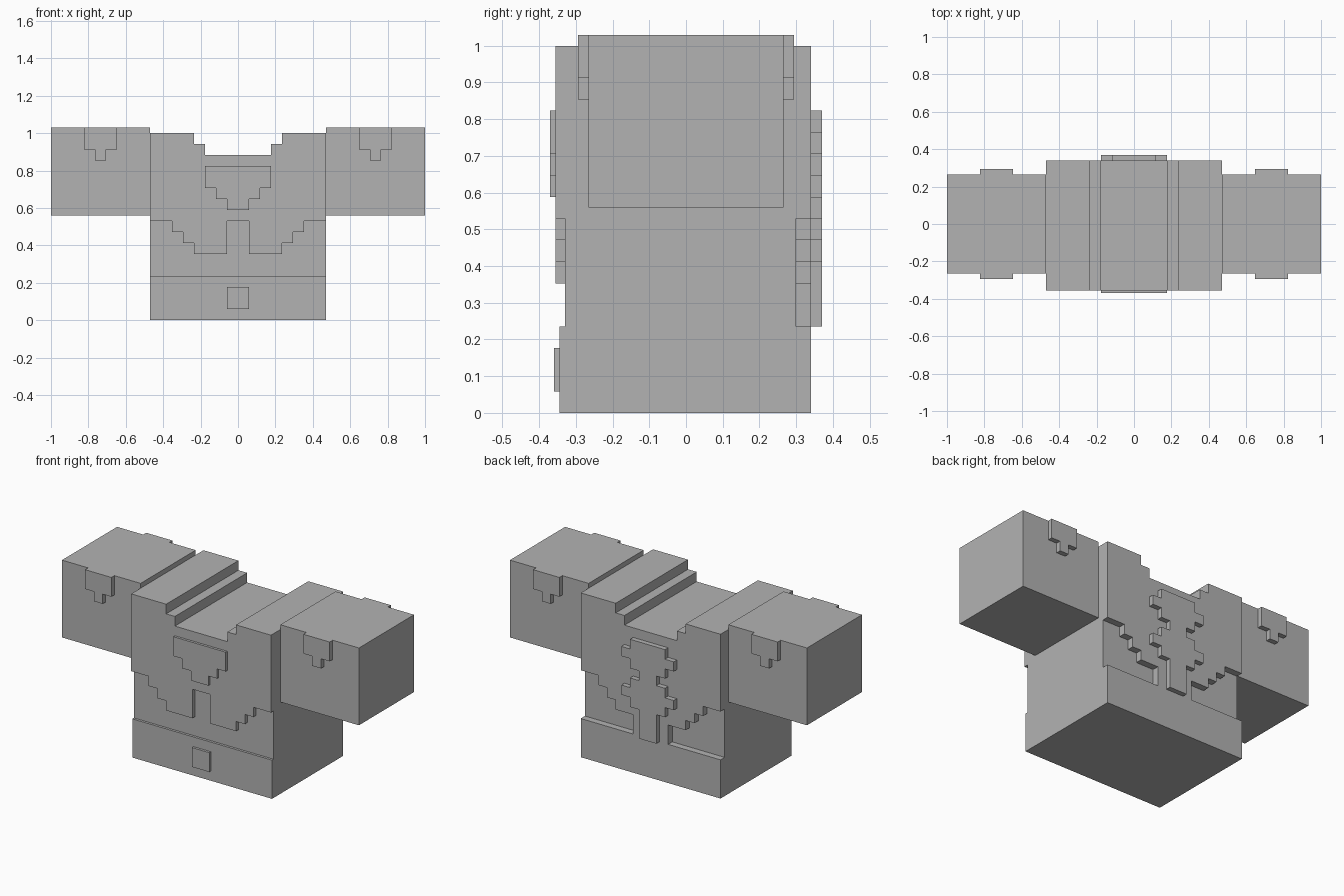
import bpy, bmesh

cube = bpy.data.objects.get("Cube")
if cube:
    bpy.data.objects.remove(cube, do_unlink=True)

U = 2 / 34  # one grid step of the blocky design

# Single plain grey
GREY = (0.45, 0.45, 0.45, 1.0)
grey = bpy.data.materials.new("plain_grey")
grey.use_nodes = True
grey.diffuse_color = GREY
grey.node_tree.nodes["Principled BSDF"].inputs["Base Color"].default_value = GREY


def slab(name, half, y0, y1, cx=0.0):
    """Mirror a half outline (steps in x, z) about x = cx and extrude it from y0 to y1."""
    outline = half + [(-x, z) for x, z in reversed(half)]
    bm = bmesh.new()
    face = bm.faces.new([bm.verts.new(((cx + x) * U, y0, z * U)) for x, z in outline])
    ext = bmesh.ops.extrude_face_region(bm, geom=[face])
    moved = [g for g in ext["geom"] if isinstance(g, bmesh.types.BMVert)]
    bmesh.ops.translate(bm, verts=moved, vec=(0, y1 - y0, 0))
    bmesh.ops.recalc_face_normals(bm, faces=bm.faces)
    mesh = bpy.data.meshes.new(name)
    bm.to_mesh(mesh)
    bm.free()
    mesh.materials.append(grey)
    obj = bpy.data.objects.new(name, mesh)
    bpy.context.collection.objects.link(obj)
    return obj


def box(half_width, z0, z1):
    return [(half_width, z0), (half_width, z1)]


def stack(rows):
    """Stepped half outline from (half width, bottom, top) rows, lowest first."""
    return [p for w, z0, z1 in rows for p in ((w, z0), (w, z1))]


# Shared stepped hem and neckline
hem = [(4, 6), (4, 7), (5, 7), (5, 8), (6, 8), (6, 9), (8, 9)]
neck = [(8, 17), (4, 17), (4, 16), (3, 16), (3, 15)]

# Torso and lower band
slab("torso", [(8, 4)] + neck, -0.33, 0.30)
slab("waist_band", box(8, 0, 4), -0.345, 0.34)
slab("buckle", box(1, 1, 3), -0.36, -0.345)

# Jacket layers: front with a centre slit, back with a centre tail
slab("jacket_front", [(1, 9), (1, 6)] + hem + neck, -0.355, -0.33)
slab("jacket_back", [(2, 4), (2, 6)] + hem + neck, 0.30, 0.34)

# Raised emblems on chest and back
slab("chest_emblem", stack([(1, 10, 11), (2, 11, 12), (3, 12, 14)]), -0.37, -0.355)
slab("back_emblem", stack([(1, 4, 7), (2, 7, 8), (3, 8, 9), (2, 9, 10), (1, 10, 11),
                           (2, 11, 12), (3, 12, 13), (2, 13, 14)]), 0.34, 0.37)

# Sleeves with a small stepped badge on the front and back
badge = stack([(0.5, 14.5, 15.5), (1.5, 15.5, 17.5)])
for side, s in (("left", 1), ("right", -1)):
    slab(side + "_sleeve", box(4.5, 9.5, 17.5), -0.265, 0.265, cx=12.5 * s)
    slab(side + "_front_badge", badge, -0.294, -0.265, cx=12.5 * s)
    slab(side + "_back_badge", badge, 0.265, 0.294, cx=12.5 * s)
